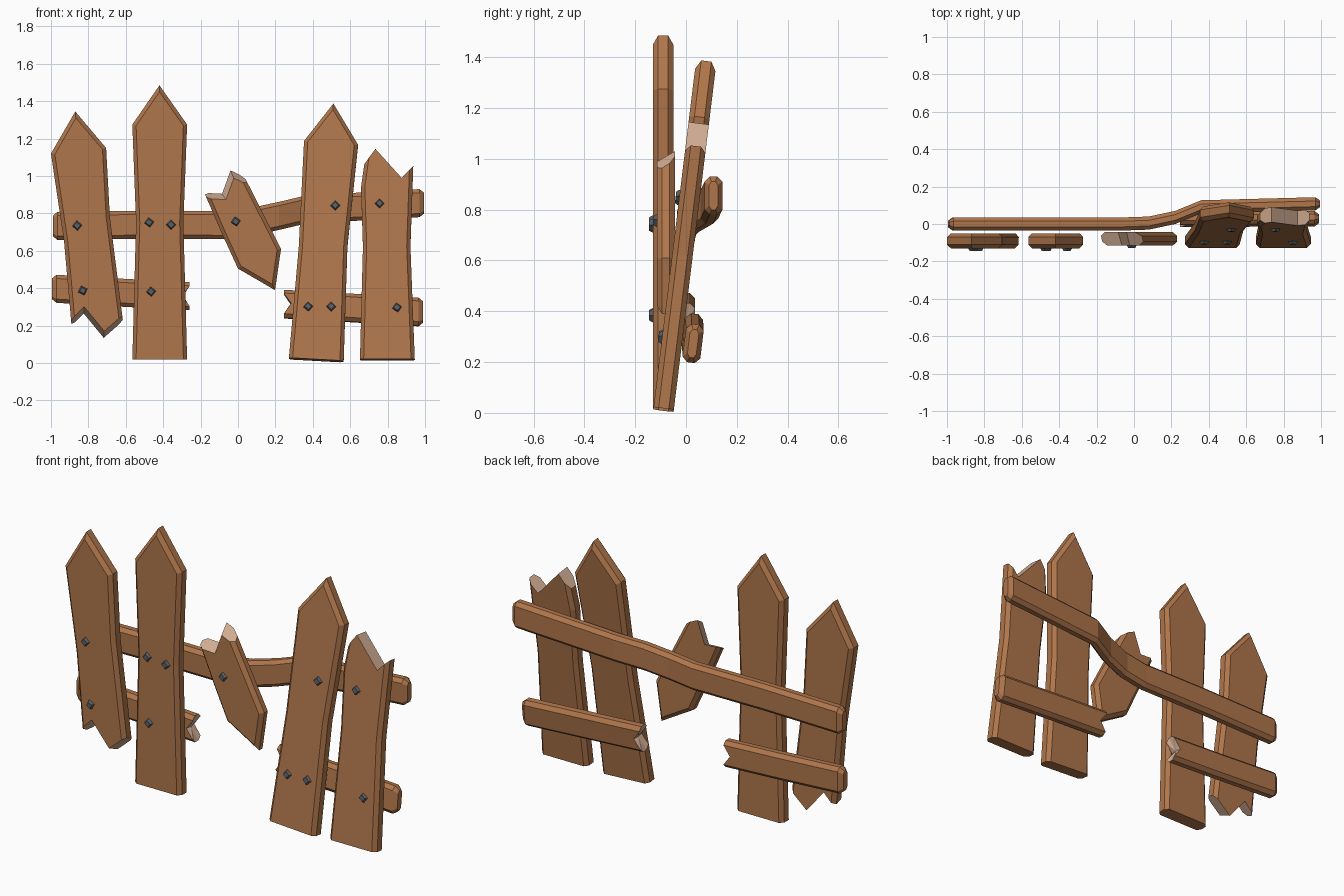
import bpy, bmesh, math
from mathutils import Vector, Matrix

if "Cube" in bpy.data.objects:
    bpy.data.objects.remove(bpy.data.objects["Cube"])


def material(name, colour):
    m = bpy.data.materials.new(name)
    m.diffuse_color = (*colour, 1)
    m.use_nodes = True
    m.node_tree.nodes["Principled BSDF"].inputs["Base Color"].default_value = m.diffuse_color
    return m


WOOD = material("brown wood", (0.43, 0.18, 0.07))
SPLINTER = material("pale broken wood", (0.66, 0.43, 0.30))
IRON = material("dark iron", (0.10, 0.115, 0.13))

LEAN = math.tan(math.radians(7))
HALF, CHAMFER = 0.04, 0.02


def finish(bm, name, mats):
    bmesh.ops.recalc_face_normals(bm, faces=bm.faces)
    me = bpy.data.meshes.new(name)
    bm.to_mesh(me)
    bm.free()
    for m in mats:
        me.materials.append(m)
    ob = bpy.data.objects.new(name, me)
    bpy.context.collection.objects.link(ob)
    return ob


def inset(points, offsets):
    """Move each edge of a clockwise outline inward by its own offset."""
    out, n = [], len(points)
    normal = []
    for i in range(n):
        d = (points[(i + 1) % n] - points[i]).normalized()
        normal.append(Vector((d.y, -d.x)))
    for i, p in enumerate(points):
        a, b = normal[i - 1], normal[i]
        oa, ob = offsets[i - 1], offsets[i]
        det = a.x * b.y - a.y * b.x
        if abs(det) < 0.12:
            out.append(p + (a + b).normalized() * (oa + ob) / 2)
        else:
            out.append(p + Vector((oa * b.y - ob * a.y, a.x * ob - b.x * oa)) / det)
    return out


def plank(name, outline, y=-0.09, lean=0.0, half=HALF, slant=0.0):
    """Outline runs clockwise seen from the front as (x, z, kind of next edge):
    b = chamfered, f = square cut, s = splintered break."""
    pts = [Vector(p[:2]) for p in outline]
    kinds = [p[2] for p in outline]
    bm = bmesh.new()
    rings = []
    for d in (-half, CHAMFER - half, half - CHAMFER, half):
        edge = CHAMFER if abs(d) == half else 0
        depth = slant * (half - d) / (2 * half)
        offs = [{"b": edge, "f": 0, "s": depth}[k] for k in kinds]
        rings.append([bm.verts.new((q.x, y + q.y * lean + d, q.y - d * lean))
                      for q in inset(pts, offs)])
    n = len(pts)
    for r0, r1 in zip(rings, rings[1:]):
        for i in range(n):
            j = (i + 1) % n
            f = bm.faces.new((r0[i], r0[j], r1[j], r1[i]))
            f.material_index = int(kinds[i] == "s")
    bm.faces.new(rings[0])
    bm.faces.new(rings[-1])
    return finish(bm, name, (WOOD, SPLINTER))


# Rail cross-section (y, z): chamfered rectangle with side midpoints
QUARTER = [(0.035, 0.0), (0.035, 0.055), (0.015, 0.075)]
SECTION = (QUARTER + [(-a, b) for a, b in QUARTER[::-1]]
           + [(-a, -b) for a, b in QUARTER[1:]]
           + [(a, -b) for a, b in QUARTER[:0:-1]])


def rail(name, path, broken=(False, False), lean=0.0):
    """Sweep the section along path points (x, y, z)."""
    bm = bmesh.new()

    def ring(p, sy=1, sz=1, jag=0):
        vs = []
        for a, b in SECTION:
            a, b = a * sy, b * sz
            shift = jag * (1 - abs(b) / 0.055) if abs(b) < 0.06 else 0
            vs.append(bm.verts.new((p[0] + shift, p[1] + a + b * lean, p[2] + b - a * lean)))
        return vs

    rings = []
    for i, p in enumerate(path):
        side = 1 if i == len(path) - 1 else -1
        if i not in (0, len(path) - 1):
            rings.append(ring(p))
        elif broken[side > 0]:
            rings.append(ring(p, jag=-side * 0.04))
        else:
            ends = [ring(p, 0.5, 0.74), ring((p[0] - side * 0.025, p[1], p[2]))]
            rings += ends if side < 0 else ends[::-1]
    n = len(SECTION)
    for r0, r1 in zip(rings, rings[1:]):
        for i in range(n):
            bm.faces.new((r0[i], r0[(i + 1) % n], r1[(i + 1) % n], r1[i]))
    for r, brk, side, p in ((rings[0], broken[0], -1, path[0]),
                            (rings[-1], broken[1], 1, path[-1])):
        if brk:
            c = bm.verts.new((p[0] - side * 0.035, p[1], p[2]))
            for i in range(n):
                bm.faces.new((r[i], r[(i + 1) % n], c)).material_index = 1
        else:
            bm.faces.new(r)
    return finish(bm, name, (WOOD, SPLINTER))


def bolt(name, x, z, front=-0.13, lean=0.0, spin=0):
    bm = bmesh.new()
    bmesh.ops.create_cone(bm, cap_ends=True, segments=4, radius1=0.035,
                          radius2=0.018, depth=0.03)
    turn = Matrix.Rotation(math.pi / 2 - math.atan(lean), 4, "X")
    bm.transform(Matrix.Translation((x, front + lean * z, z)) @ turn
                 @ Matrix.Rotation(math.radians(spin), 4, "Z"))
    return finish(bm, name, (IRON,))


# Pickets
plank("left_picket", [(-0.87, 1.345, "b"), (-0.705, 1.15, "b"), (-0.685, 0.78, "b"),
                      (-0.615, 0.225, "s"), (-0.718, 0.135, "s"), (-0.825, 0.265, "s"),
                      (-0.89, 0.20, "b"), (-0.93, 0.65, "b"), (-1.0, 1.12, "b")], slant=0.025)
plank("tall_picket", [(-0.42, 1.485, "b"), (-0.272, 1.275, "b"), (-0.292, 0.75, "b"),
                      (-0.272, 0.018, "f"), (-0.565, 0.018, "b"), (-0.545, 0.75, "b"),
                      (-0.565, 1.275, "b")])
plank("loose_picket", [(-0.04, 1.03, "s"), (0.035, 0.995, "b"), (0.23, 0.61, "b"),
                       (0.198, 0.39, "b"), (0.0, 0.505, "b"), (-0.085, 0.69, "b"),
                       (-0.18, 0.91, "s"), (-0.085, 0.905, "s")],
      y=-0.079, half=0.035, slant=0.03)
plank("leaning_picket", [(0.51, 1.385, "b"), (0.642, 1.165, "b"), (0.585, 0.62, "b"),
                         (0.565, 0.008, "f"), (0.272, 0.024, "b"), (0.325, 0.62, "b"),
                         (0.353, 1.185, "b")], lean=LEAN)
plank("snapped_picket", [(0.735, 1.14, "s"), (0.875, 0.985, "s"), (0.937, 1.05, "b"),
                         (0.922, 0.62, "b"), (0.945, 0.018, "f"), (0.652, 0.018, "b"),
                         (0.668, 0.62, "b"), (0.658, 0.94, "b"), (0.675, 1.06, "s")], lean=LEAN)

# Rails
rail("upper_rail", [(-0.99, 0, 0.733), (-0.5, 0, 0.74), (-0.06, 0, 0.738),
                    (0.08, 0.005, 0.757), (0.22, 0.035, 0.787), (0.36, 0.092, 0.82),
                    (0.995, 0.108, 0.855)])
rail("lower_left_rail", [(-0.995, 0, 0.397), (-0.6, 0, 0.375), (-0.258, 0, 0.358)],
     broken=(False, True))
rail("lower_right_rail", [(0.245, 0.025, 0.315), (0.6, 0.027, 0.295), (0.99, 0.028, 0.273)],
     broken=(True, False), lean=LEAN)

# Bolts: x, z, front surface, lean, spin
for i, (x, z, front, lean, spin) in enumerate([
        (-0.86, 0.735, -0.13, 0, 5), (-0.83, 0.388, -0.13, 0, 20),
        (-0.475, 0.752, -0.13, 0, 8), (-0.358, 0.74, -0.13, 0, 0),
        (-0.465, 0.382, -0.13, 0, 5), (-0.012, 0.757, -0.114, 0, 10),
        (0.52, 0.842, -0.13, LEAN, 0), (0.375, 0.302, -0.13, LEAN, 5),
        (0.498, 0.302, -0.13, LEAN, 0), (0.757, 0.853, -0.13, LEAN, 0),
        (0.85, 0.297, -0.13, LEAN, 10)]):
    bolt(f"bolt_{i + 1}", x, z, front, lean, spin)
